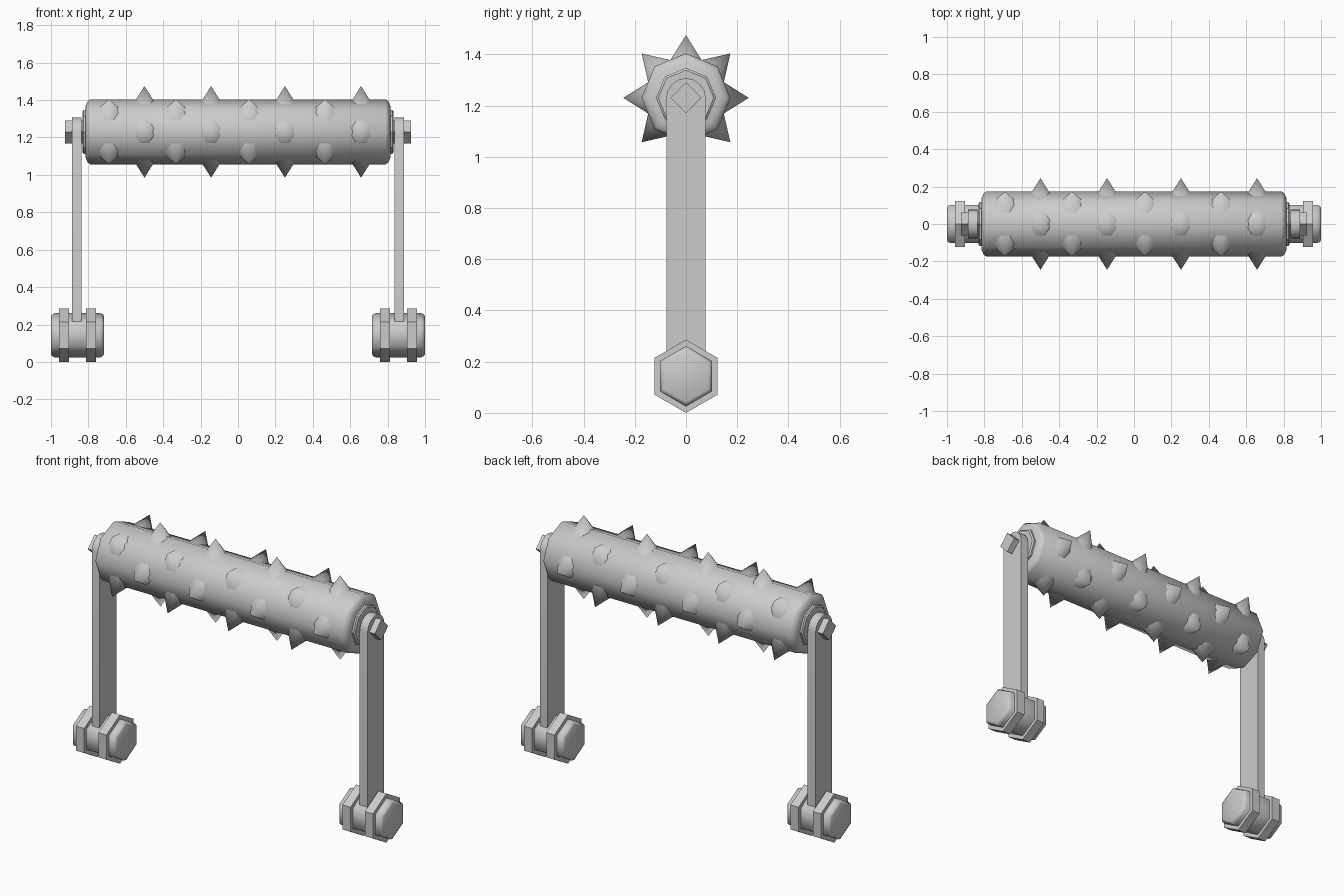
import bpy, bmesh, math
from mathutils import Matrix, Vector

cube = bpy.data.objects.get("Cube")
if cube:
    bpy.data.objects.remove(cube, do_unlink=True)

GREY = (0.6, 0.6, 0.6, 1.0)
metal = bpy.data.materials.new("grey_metal")
metal.use_nodes = True
metal.diffuse_color = GREY
metal.node_tree.nodes["Principled BSDF"].inputs["Base Color"].default_value = GREY

AXLE_Z = 1.23
FOOT_Z = 0.143


def finish(name, bm, smooth=None):
    """Turn a bmesh into a named object, optionally smooth up to an angle."""
    bmesh.ops.recalc_face_normals(bm, faces=bm.faces[:])
    mesh = bpy.data.meshes.new(name)
    bm.to_mesh(mesh)
    bm.free()
    mesh.materials.append(metal)
    ob = bpy.data.objects.new(name, mesh)
    bpy.context.collection.objects.link(ob)
    if smooth:
        bpy.ops.object.select_all(action='DESELECT')
        ob.select_set(True)
        bpy.context.view_layer.objects.active = ob
        bpy.ops.object.shade_smooth_by_angle(angle=math.radians(smooth))
    return ob


def lathe(name, profile, sides, z, smooth=None):
    """Sweep (x, radius) points around an axis along x, one corner pointing up."""
    bm = bmesh.new()
    rings = []
    for x, r in profile:
        ring = []
        for i in range(sides):
            a = 2 * math.pi * i / sides
            ring.append(bm.verts.new((x, r * math.sin(a), z + r * math.cos(a))))
        rings.append(ring)
    for a, b in zip(rings, rings[1:]):
        for i in range(sides):
            j = (i + 1) % sides
            bm.faces.new((a[i], a[j], b[j], b[i]))
    bm.faces.new(rings[0])
    bm.faces.new(rings[-1])
    return finish(name, bm, smooth)


# Roller drum with bevelled ends
half = [(0.79, 0.174), (0.805, 0.162), (0.815, 0.138)]
lathe("roller", [(-x, r) for x, r in reversed(half)] + half, 8, AXLE_Z, 50)

# Spikes: two staggered sets, on alternate corners of the drum
bm = bmesh.new()
TIP, ROOT, SLOPE = 0.245, 0.11, 0.68
for xs, start in (((-0.5, -0.144, 0.251, 0.658), 0),
                  ((-0.69, -0.332, 0.059, 0.465), 45)):
    for x in xs:
        for k in range(4):
            turn = Matrix.Rotation(math.radians(start + 90 * k), 4, 'X')
            place = (Matrix.Translation((x, 0, AXLE_Z)) @ turn
                     @ Matrix.Translation((0, 0, (TIP + ROOT) / 2))
                     @ Matrix.Rotation(math.pi / 8, 4, 'Z'))
            bmesh.ops.create_cone(bm, cap_ends=True, segments=8,
                                  radius1=(TIP - ROOT) * SLOPE, radius2=0,
                                  depth=TIP - ROOT, matrix=place)
finish("spikes", bm, 50)

for side, s in (("left", 1), ("right", -1)):
    # Hub and square axle pin
    lathe(side + "_hub", [(s * 0.79, 0.117), (s * 0.825, 0.117), (s * 0.832, 0.108)],
          8, AXLE_Z, 30)
    lathe(side + "_axle_pin", [(s * 0.80, 0.061), (s * 0.924, 0.061)], 4, AXLE_Z)

    # Flat arm with a rounded top
    W = 0.077
    outline = [(-W, FOOT_Z), (W, FOOT_Z)]
    for i in range(9):
        a = math.pi * i / 8
        outline.append((W * math.cos(a), AXLE_Z + W * math.sin(a)))
    bm = bmesh.new()
    face = bm.faces.new([bm.verts.new((s * 0.838, y, z)) for y, z in outline])
    ext = bmesh.ops.extrude_face_region(bm, geom=[face])
    bmesh.ops.translate(bm, vec=Vector((s * 0.05, 0, 0)),
                        verts=[v for v in ext["geom"] if isinstance(v, bmesh.types.BMVert)])
    finish(side + "_arm", bm, 30)

    # Hexagonal foot with bevelled ends and two raised bands
    c = s * 0.858
    lathe(side + "_foot", [(c - 0.142, 0.1), (c - 0.137, 0.111), (c - 0.122, 0.118),
                           (c + 0.122, 0.118), (c + 0.137, 0.111), (c + 0.142, 0.1)],
          6, FOOT_Z, 65)
    for tag, o in (("outer", s * 0.072), ("inner", -s * 0.072)):
        lathe(f"{side}_foot_{tag}_band", [(c + o - 0.026, 0.143), (c + o + 0.026, 0.143)],
              6, FOOT_Z)
